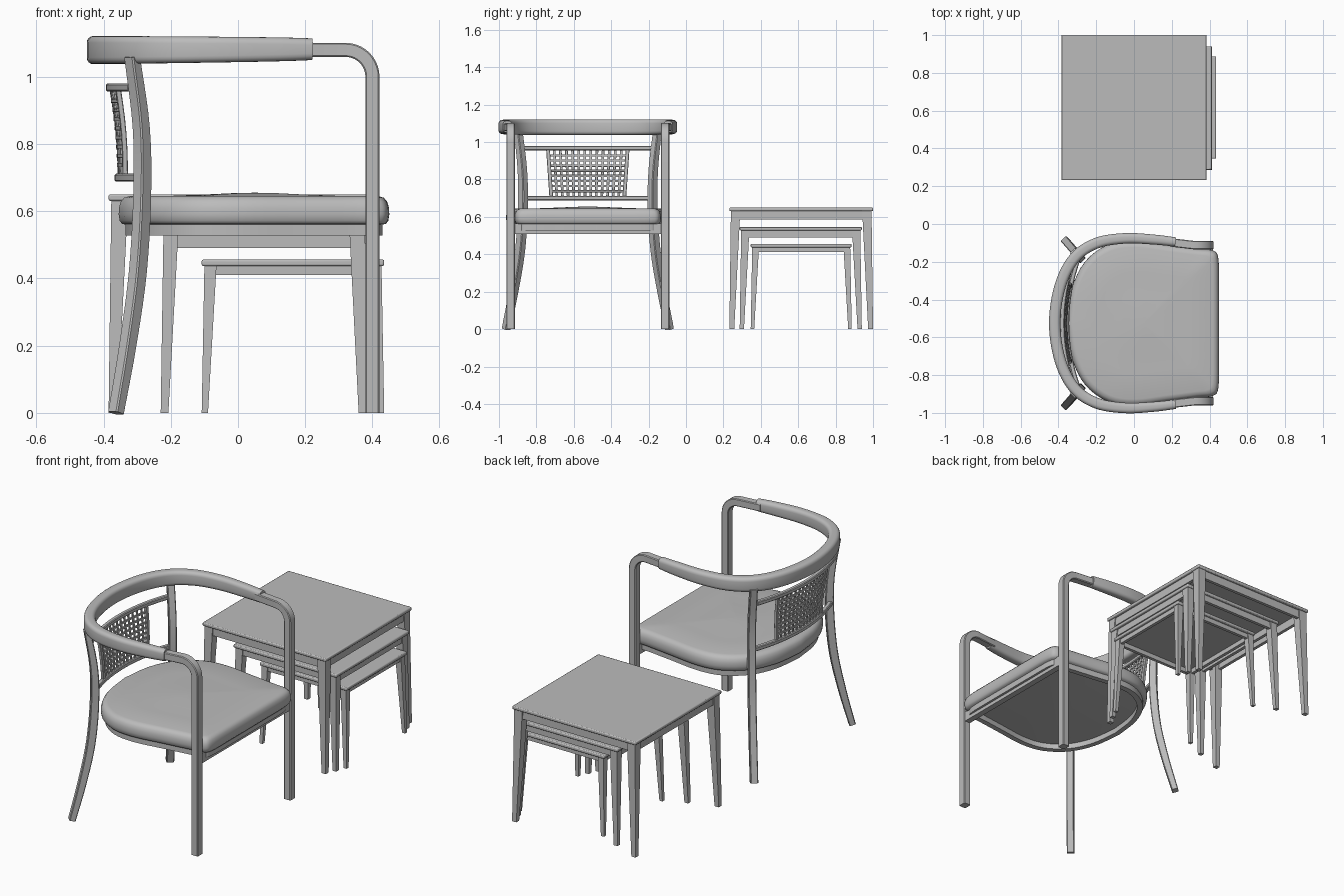
import bpy, bmesh, math
from mathutils import Vector

if "Cube" in bpy.data.objects:
    bpy.data.objects.remove(bpy.data.objects["Cube"])

grey = bpy.data.materials.new("plain grey")
grey.use_nodes = True
grey.diffuse_color = (0.5, 0.5, 0.5, 1)
grey.node_tree.nodes["Principled BSDF"].inputs["Base Color"].default_value = (0.5, 0.5, 0.5, 1)

CHAIR_Y = -0.525
X, Y, Z = Vector((1, 0, 0)), Vector((0, 1, 0)), Vector((0, 0, 1))


def finish(bm, name, y=0.0, mirror=False, bevel=0.0, angle=35):
    """Turn a bmesh into a shaded object, optionally mirrored across its own y = 0."""
    bmesh.ops.recalc_face_normals(bm, faces=bm.faces)
    mesh = bpy.data.meshes.new(name)
    bm.to_mesh(mesh)
    bm.free()
    mesh.materials.append(grey)
    obj = bpy.data.objects.new(name, mesh)
    obj.location.y = y
    bpy.context.collection.objects.link(obj)
    if mirror:
        mod = obj.modifiers.new("mirror", 'MIRROR')
        mod.use_axis = (False, True, False)
        mod.use_mirror_merge = False
    bpy.ops.object.select_all(action='DESELECT')
    obj.select_set(True)
    bpy.context.view_layer.objects.active = obj
    bpy.ops.object.shade_smooth_by_angle(angle=math.radians(angle))
    if bevel:
        mod = obj.modifiers.new("bevel", 'BEVEL')
        mod.width, mod.segments = bevel, 2
    return obj


def spline(points, steps=6):
    """Smooth path through the points."""
    p = [Vector(q) for q in points]
    p = [2 * p[0] - p[1]] + p + [2 * p[-1] - p[-2]]
    path = []
    for a, b, c, d in zip(p, p[1:], p[2:], p[3:]):
        for i in range(steps):
            t = i / steps
            path.append(0.5 * (2 * b + (c - a) * t + (2 * a - 5 * b + 4 * c - d) * t ** 2
                               + (3 * b - a - 3 * c + d) * t ** 3))
    return path + [p[-2]]


def section(w, h, r, steps):
    """Rectangle with rounded corners."""
    out = []
    for k, (sx, sy) in enumerate(((1, 1), (-1, 1), (-1, -1), (1, -1))):
        for i in range(steps + 1):
            a = math.pi / 2 * (k + i / steps)
            out.append((sx * (w / 2 - r) + r * math.cos(a), sy * (h / 2 - r) + r * math.sin(a)))
    return out


def bridge(bm, rings):
    """Skin a list of vertex rings and cap both ends."""
    n = len(rings[0])
    for a, b in zip(rings, rings[1:]):
        for i in range(n):
            bm.faces.new((a[i], a[(i + 1) % n], b[(i + 1) % n], b[i]))
    bm.faces.new(rings[0])
    bm.faces.new(rings[-1])


def sweep(bm, path, ref, size, r=0.004, steps=1):
    """Sweep a rounded bar; size(t) gives width across ref and height along ref."""
    path = [Vector(p) for p in path]
    rings = []
    for i, p in enumerate(path):
        tangent = path[min(i + 1, len(path) - 1)] - path[max(i - 1, 0)]
        side = tangent.cross(ref).normalized()
        w, h = size(i / (len(path) - 1))
        rings.append([bm.verts.new(p + side * u + ref * v) for u, v in section(w, h, r, steps)])
    bridge(bm, rings)


def block(bm, low, high, z0, z1):
    """Four-sided block between two rectangles (x0, x1, y0, y1)."""
    rings = [[bm.verts.new((x, y, z)) for x, y in ((r[0], r[2]), (r[1], r[2]), (r[1], r[3]), (r[0], r[3]))]
             for r, z in ((low, z0), (high, z1))]
    bridge(bm, rings)


# Curved top rail
half = [(0.22, 0.43), (0.1, 0.443), (-0.05, 0.449), (-0.2, 0.423), (-0.315, 0.345), (-0.39, 0.2)]
loop = half + [(-0.42, 0)] + [(x, -y) for x, y in reversed(half)]
bm = bmesh.new()
bulk = lambda t: math.sin(math.pi * t) ** 0.7 if 0 < t < 1 else 0
sweep(bm, spline([(x, y, 1.078 + 0.004 * (1 - abs(x - 0.22))) for x, y in loop]), Z,
      lambda t: (0.048 + 0.012 * bulk(t), 0.064 + 0.02 * bulk(t)), 0.02, 4)
finish(bm, "top_rail", CHAIR_Y, angle=50)

# Front legs bending into the arms
arc = [(0.32 + 0.08 * math.sin(a), 0.413, 1.0 + 0.08 * math.cos(a))
       for a in (math.pi / 2 * i / 10 for i in range(11))]
bm = bmesh.new()
sweep(bm, [(0.19, 0.428, 1.08), (0.25, 0.421, 1.08)] + arc + [(0.4, 0.413, 0)], Y, lambda t: (0.042, 0.045))
finish(bm, "front_legs_and_arms", CHAIR_Y, mirror=True)

# Splayed rear legs
bm = bmesh.new()
sweep(bm, spline([(-0.363, 0.437, 0), (-0.328, 0.397, 0.2), (-0.298, 0.362, 0.42), (-0.285, 0.347, 0.65),
                  (-0.288, 0.35, 0.85), (-0.315, 0.372, 1.06)], 5),
      (X + Y).normalized(), lambda t: (0.034 + 0.01 * math.sin(math.pi * t), 0.04))
finish(bm, "rear_legs", CHAIR_Y, mirror=True)

# Seat cushion
half = [(0.45, 0.0), (0.45, 0.18), (0.447, 0.34), (0.42, 0.384), (0.34, 0.394), (0.18, 0.415), (0, 0.437),
        (-0.14, 0.415), (-0.26, 0.325), (-0.33, 0.18)]
outline = spline([(x, y, 0) for x, y in half] + [(-0.355, 0, 0)], 4)
outline += [Vector((p.x, -p.y, 0)) for p in reversed(outline[1:-1])]


def seat_ring(bm, scale, z):
    return [bm.verts.new((0.05 + (p.x - 0.05) * scale, p.y * scale, z)) for p in outline]


bm = bmesh.new()
bridge(bm, [seat_ring(bm, s, z) for s, z in (
    (0.9, 0.558), (0.975, 0.562), (0.993, 0.572), (1, 0.59), (0.998, 0.61), (0.985, 0.628), (0.96, 0.64),
    (0.92, 0.645), (0.6, 0.646), (0.35, 0.65), (0.15, 0.654), (0.02, 0.655))])
finish(bm, "seat_cushion", CHAIR_Y, angle=60)

# Seat frame under the cushion
bm = bmesh.new()
rings = [seat_ring(bm, s, z) for s, z in ((0.95, 0.562), (0.95, 0.528), (0.88, 0.528), (0.88, 0.562))]
n = len(outline)
for a, b in zip(rings, rings[1:] + rings[:1]):
    for i in range(n):
        bm.faces.new((a[i], a[(i + 1) % n], b[(i + 1) % n], b[i]))
finish(bm, "seat_frame", CHAIR_Y)
bm = bmesh.new()
rail = (0.383, 0.417, -0.4, 0.4)
block(bm, rail, rail, 0.508, 0.565)
finish(bm, "front_seat_rail", CHAIR_Y)


# Backrest, lying on a bowed and tilted surface
def back_point(y, z):
    t = (z - 0.7) / 0.265
    bow = 0.006 * math.sin(math.pi * t)
    return Vector((-0.355 - 0.025 * t + bow + 0.06 * (y / 0.34) ** 2, y, z))


def panel_half(z):
    return 0.195 + 0.018 * (z - 0.7) / 0.265


bm = bmesh.new()
for z, w in ((0.968, 0.35), (0.7, 0.34)):
    sweep(bm, [back_point(w * i / 8, z) for i in range(-8, 9)], Z, lambda t: (0.024, 0.024))
finish(bm, "back_rails", CHAIR_Y)

bm = bmesh.new()
heights = [0.7 + 0.265 * i / 6 for i in range(7)]
sweep(bm, [back_point(panel_half(z), z) for z in heights], Y, lambda t: (0.016, 0.02), 0.002)
finish(bm, "cane_panel_sides", CHAIR_Y, mirror=True)

bm = bmesh.new()
COLUMNS, ROWS = 13, 9
for c in range(1, COLUMNS):
    f = 2 * c / COLUMNS - 1
    sweep(bm, [back_point(f * panel_half(z), z) for z in heights], Y, lambda t: (0.006, 0.014), 0.001)
for r in range(1, ROWS):
    z = 0.71 + 0.246 * r / ROWS
    sweep(bm, [back_point(panel_half(z) * i / 6, z) for i in range(-6, 7)], Z,
          lambda t: (0.008, 0.012), 0.001)
finish(bm, "cane_weave", CHAIR_Y)


# Nesting tables
def table(name, x0, x1, y0, y1, top, apron, leg):
    board = top - 0.019
    bm = bmesh.new()
    slab = (x0, x1, y0, y1)
    block(bm, slab, slab, board, top)
    finish(bm, name + "_top", bevel=0.005)

    bm = bmesh.new()
    foot, inset = leg * 0.52, 0.008
    for at_x1 in (False, True):
        for at_y1 in (False, True):
            def corner(width, gap):
                xs = (x1 - gap - width, x1 - gap) if at_x1 else (x0 + gap, x0 + gap + width)
                ys = (y1 - gap - width, y1 - gap) if at_y1 else (y0 + gap, y0 + gap + width)
                return xs + ys
            block(bm, corner(foot, 0), corner(leg, inset), 0, board)
    finish(bm, name + "_legs")

    bm = bmesh.new()
    e, k, t = 0.014, 0.03, 0.018
    for side in ((x0 + k, x1 - k, y0 + e, y0 + e + t), (x0 + k, x1 - k, y1 - e - t, y1 - e),
                 (x0 + e, x0 + e + t, y0 + k, y1 - k), (x1 - e - t, x1 - e, y0 + k, y1 - k)):
        block(bm, side, side, apron, board)
    finish(bm, name + "_aprons")


table("large_table", -0.385, 0.385, 0.232, 1.0, 0.65, 0.585, 0.05)
table("middle_table", -0.23, 0.412, 0.287, 0.94, 0.547, 0.491, 0.044)
table("small_table", -0.108, 0.435, 0.346, 0.886, 0.456, 0.411, 0.036)
